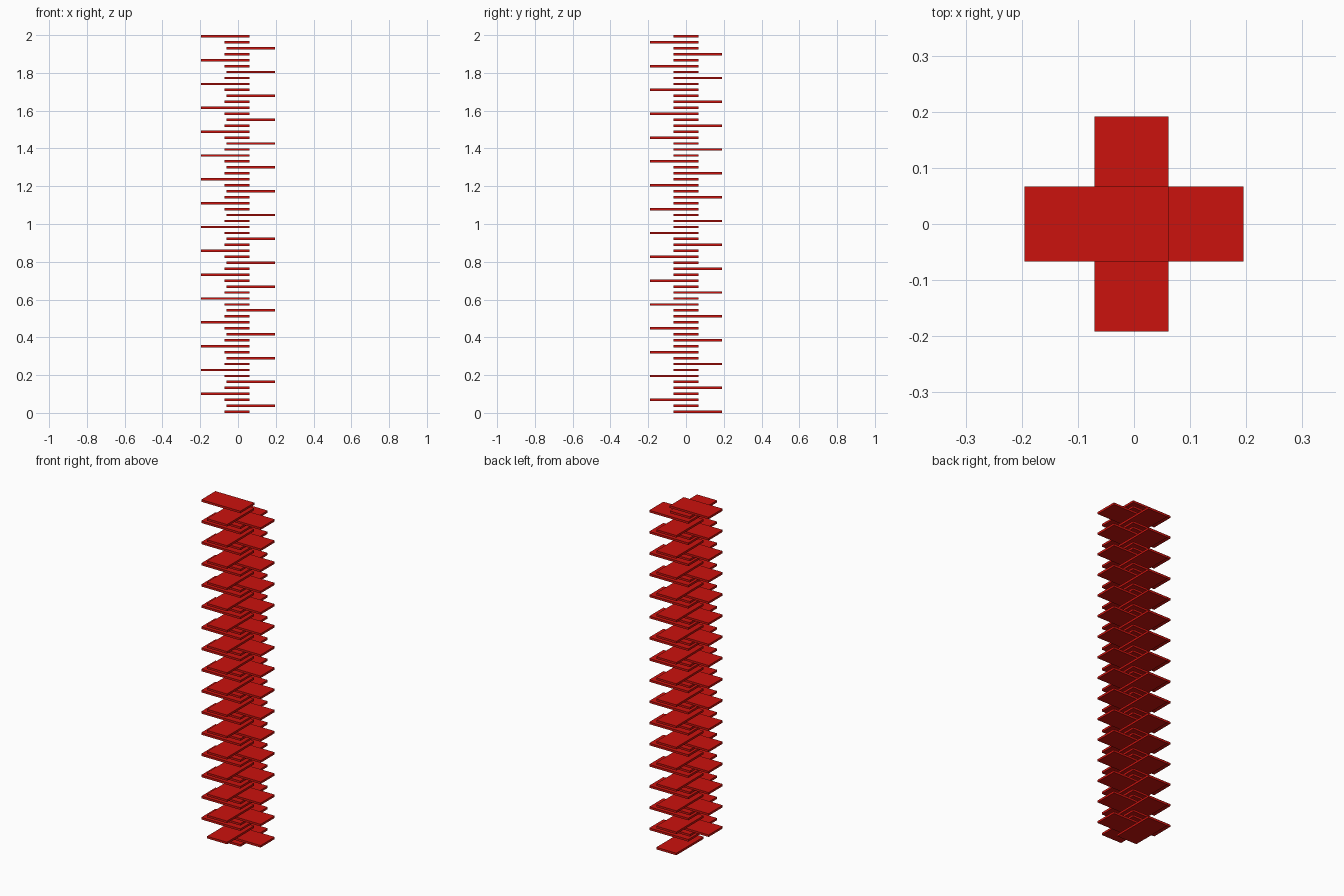
import bpy

if "Cube" in bpy.data.objects:
    bpy.data.objects.remove(bpy.data.objects["Cube"])

STEPS = 64
THICK = 0.0125
PITCH = (2 - THICK) / (STEPS - 1)

red = bpy.data.materials.new("red")
red.diffuse_color = (0.6, 0.006, 0.004, 1)
red.use_nodes = True
red.node_tree.nodes["Principled BSDF"].inputs["Base Color"].default_value = red.diffuse_color

# Footprints of the four treads in one turn: x0, x1, y0, y1
TREADS = [
    ("back_tread", -0.0705, 0.0615, -0.0650, 0.1915),
    ("right_tread", -0.0615, 0.1955, -0.0665, 0.0665),
    ("front_tread", -0.0705, 0.0615, -0.1915, 0.0650),
    ("left_tread", -0.1955, 0.0615, -0.0665, 0.0665),
]


def box(name, x0, x1, y0, y1, z0, z1):
    bpy.ops.mesh.primitive_cube_add(
        size=1, location=((x0 + x1) / 2, (y0 + y1) / 2, (z0 + z1) / 2))
    ob = bpy.context.object
    ob.name = name
    ob.scale = (x1 - x0, y1 - y0, z1 - z0)
    bpy.ops.object.transform_apply(location=False, rotation=False, scale=True)
    ob.data.materials.append(red)
    return ob


# Each tread direction repeats once per four-step turn
for i, (name, x0, x1, y0, y1) in enumerate(TREADS):
    tread = box(name, x0, x1, y0, y1, i * PITCH, i * PITCH + THICK)
    arr = tread.modifiers.new("turns", 'ARRAY')
    arr.count = STEPS // 4
    arr.use_relative_offset = False
    arr.use_constant_offset = True
    arr.constant_offset_displace = (0, 0, 4 * PITCH)
